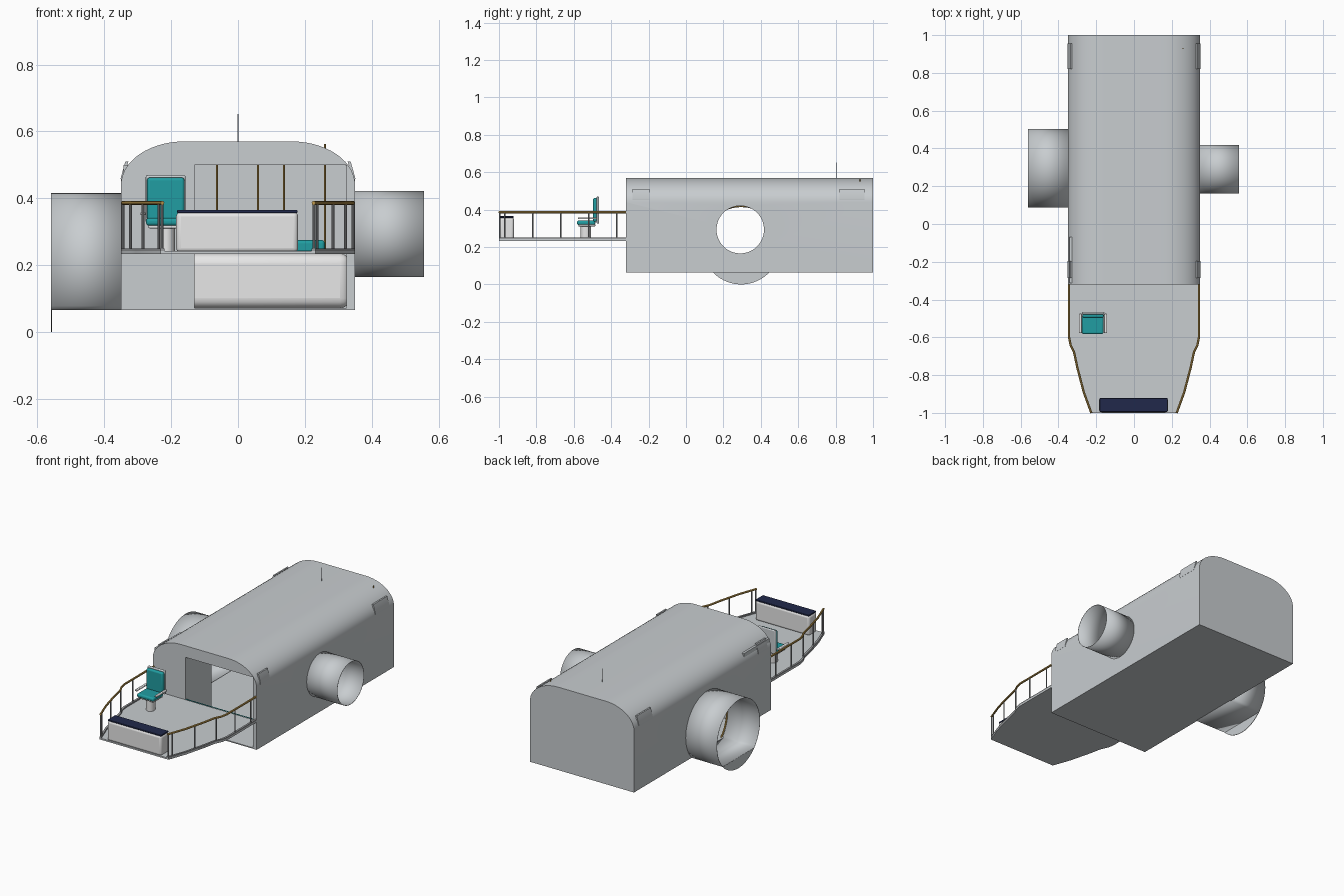
import bpy, bmesh, math
from mathutils import Vector

if "Cube" in bpy.data.objects:
    bpy.data.objects.remove(bpy.data.objects["Cube"])


def material(name, rgb):
    m = bpy.data.materials.new(name)
    m.diffuse_color = (*rgb, 1)
    m.use_nodes = True
    m.node_tree.nodes["Principled BSDF"].inputs["Base Color"].default_value = m.diffuse_color
    return m


GREY = material("hull grey", (0.58, 0.61, 0.63))
WHITE = material("white", (0.86, 0.86, 0.86))
TEAL = material("teal", (0.015, 0.34, 0.36))
NAVY = material("navy", (0.015, 0.022, 0.07))
GOLD = material("gold", (0.55, 0.34, 0.08))
METAL = material("rail metal", (0.32, 0.33, 0.34))


def finish(ob, mat, angle=35):
    ob.data.materials.clear()
    ob.data.materials.append(mat)
    bpy.ops.object.select_all(action='DESELECT')
    ob.select_set(True)
    bpy.context.view_layer.objects.active = ob
    bpy.ops.object.shade_smooth_by_angle(angle=math.radians(angle))
    return ob


def from_bmesh(name, bm, mat):
    bmesh.ops.recalc_face_normals(bm, faces=bm.faces)
    me = bpy.data.meshes.new(name)
    bm.to_mesh(me)
    bm.free()
    ob = bpy.data.objects.new(name, me)
    bpy.context.collection.objects.link(ob)
    return finish(ob, mat)


def prism(name, pts, axis, a, b, mat, caps=True):
    """Extrude a 2D outline along an axis from a to b."""
    def put(p, t):
        return {'x': (t, p[0], p[1]), 'y': (p[0], t, p[1]), 'z': (p[0], p[1], t)}[axis]
    bm = bmesh.new()
    lo = [bm.verts.new(put(p, a)) for p in pts]
    hi = [bm.verts.new(put(p, b)) for p in pts]
    n = len(pts)
    for i in range(n):
        j = (i + 1) % n
        bm.faces.new((lo[i], lo[j], hi[j], hi[i]))
    if caps:
        bm.faces.new(lo)
        bm.faces.new(hi)
    return from_bmesh(name, bm, mat)


def box(name, x, y, z, mat, bevel=0.0):
    ob = prism(name, [(x[0], y[0]), (x[1], y[0]), (x[1], y[1]), (x[0], y[1])], 'z', z[0], z[1], mat)
    if bevel:
        bm = bmesh.new()
        bm.from_mesh(ob.data)
        bmesh.ops.bevel(bm, geom=bm.edges[:], offset=bevel, segments=4, profile=0.5, affect='EDGES')
        bm.to_mesh(ob.data)
        bm.free()
        finish(ob, mat)
    return ob


def tube(name, pts, r, mat):
    """Round bar along a path."""
    cu = bpy.data.curves.new(name, 'CURVE')
    cu.dimensions = '3D'
    cu.bevel_depth, cu.bevel_resolution, cu.use_fill_caps = r, 2, True
    sp = cu.splines.new('POLY')
    sp.points.add(len(pts) - 1)
    for p, co in zip(sp.points, pts):
        p.co = (*co, 1)
    ob = bpy.data.objects.new(name, cu)
    bpy.context.collection.objects.link(ob)
    bpy.ops.object.select_all(action='DESELECT')
    ob.select_set(True)
    bpy.context.view_layer.objects.active = ob
    bpy.ops.object.convert(target='MESH')
    return finish(bpy.context.object, mat)


def cut(ob, cutter):
    cutter.hide_render = True
    m = ob.modifiers.new("cut", 'BOOLEAN')
    m.operation, m.object, m.solver = 'DIFFERENCE', cutter, 'EXACT'
    bpy.context.view_layer.objects.active = ob
    bpy.ops.object.modifier_apply(modifier=m.name)
    bpy.data.objects.remove(cutter)


def arc(cx, cz, rx, rz, a0, a1, n):
    return [(cx + rx * math.cos(math.radians(a0 + (a1 - a0) * i / n)),
             cz + rz * math.sin(math.radians(a0 + (a1 - a0) * i / n))) for i in range(n + 1)]


def shell_outline(t):
    return ([(-.35 + t, .065 + t), (.35 - t, .065 + t)]
            + arc(.16, .44, .19 - t, .13 - t, 0, 90, 14)
            + arc(-.16, .44, .19 - t, .13 - t, 90, 180, 14))


# Cabin shell, hollow, with doorway and two round side openings
R, CY, CZ = 0.2075, 0.295, 0.2075
cut_angle = math.degrees(math.asin((0.065 - CZ) / R))
big = arc(CY, CZ, R, R, cut_angle, 180 - cut_angle, 56)
small = arc(.29, .293, .129, .129, 0, 354.375, 63)
cabin = prism("cabin_shell", shell_outline(0), 'y', -.32, 1, GREY)
cut(cabin, prism("inner_cutter", shell_outline(.006), 'y', -.312, .992, GREY))
cut(cabin, box("door_cutter", (-.13, .325), (-.4, -.28), (.071, .50), GREY))
cut(cabin, prism("right_cutter", small, 'x', .2, .5, GREY))
cut(cabin, prism("left_cutter", [(p[0], max(p[1], .071)) for p in big], 'x', -.5, -.2, GREY))
finish(cabin, GREY)

# Side tubes, open at both ends; the large one has a flat floor
for name, outline, a, b in (("right_tube", small, .344, .556), ("left_tube", big, -.56, -.344)):
    ob = prism(name, outline, 'x', a, b, GREY, caps=False)
    m = ob.modifiers.new("wall", 'SOLIDIFY')
    m.thickness, m.offset = .002, -1
low = arc(CY, CZ, R, R, 180 - cut_angle, 360 + cut_angle, 24)
prism("left_tube_lower_plate", low, 'x', -.56, -.557, GREY)

# Gold trim around the large opening
tube("left_opening_trim", [(-.338, y, z + .004) for y, z in big], .005, GOLD)

# Side plates near the roof edge
for s, side in ((1, "right"), (-1, "left")):
    for i, (a, b) in enumerate(((-.285, -.195), (.82, .955))):
        prism(f"{side}_vent_{i}", [(s * .35, .45), (s * .351, .46), (s * .337, .51), (s * .328, .51),
                                  (s * .345, .45)], 'y', a, b, GREY)
tube("roof_antenna", [(0, .805, .568), (0, .805, .652)], .0012, METAL)

# Fore deck
EDGE = [(.35, -.32), (.35, -.60), (.342, -.64), (.323, -.68), (.306, -.76), (.272, -.89), (.232, -1)]
prism("fore_deck", EDGE + [(-x, y) for x, y in reversed(EDGE)], 'z', .233, .242, GREY)
box("deck_end_trim", (-.13, .32), (-.318, -.312), (.242, .244), TEAL)


def edge_x(y):
    for (x0, y0), (x1, y1) in zip(EDGE, EDGE[1:]):
        if y1 <= y <= y0:
            return x0 + (x1 - x0) * (y - y0) / (y1 - y0)
    return EDGE[-1][0]


# Railings on both sides
for s, side in ((1, "right"), (-1, "left")):
    tube(f"{side}_hand_rail", [(s * (x - .006), y, .386) for x, y in EDGE], .006, GOLD)
    prism(f"{side}_toe_rail", [(s * x, y) for x, y in EDGE]
          + [(s * (x - .012), y) for x, y in reversed(EDGE)], 'z', .236, .25, METAL)
    for i, y in enumerate((-.37, -.52, -.67, -.82, -.97, -.996)):
        x = s * (edge_x(y) - .006)
        tube(f"{side}_rail_post_{i}", [(x, y, .24), (x, y, .386)], .004, METAL)

# Bow bench with dark cushion
box("bow_bench", (-.185, .18), (-.997, -.92), (.237, .359), WHITE, .014)
box("bow_bench_cushion", (-.182, .178), (-.994, -.922), (.356, .365), NAVY, .003)

# Helm chair
prism("chair_pedestal", arc(-.213, -.535, .024, .028, 0, 345, 23), 'z', .24, .315, WHITE)
box("chair_seat_base", (-.268, -.166), (-.575, -.485), (.31, .322), WHITE, .004)
box("chair_seat", (-.275, -.162), (-.583, -.485), (.318, .341), TEAL, .009)
box("chair_back", (-.272, -.160), (-.497, -.474), (.335, .462), TEAL, .009)
box("chair_back_shell", (-.276, -.157), (-.478, -.465), (.325, .469), GREY, .005)
for s in (1, -1):
    x = -.217 + s * .067
    box("chair_arm", (x - .008, x + .008), (-.578, -.475), (.349, .359), WHITE, .004)

# Cabin interior: closet, back settee and poles
box("closet", (-.342, -.13), (-.313, -.07), (.07, .50), GREY)
box("settee_base", (-.2, .335), (.56, .95), (.071, .235), WHITE, .03)
box("settee_cushion", (.14, .26), (.58, .9), (.232, .275), TEAL, .01)
box("wall_stripe", (-.344, -.341), (-.07, .08), (.262, .272), TEAL)
for i, x in enumerate((-.063, .06, .137, .26)):
    tube(f"cabin_pole_{i}", [(x, .93, .23), (x, .93, .563)], .003, GOLD)
